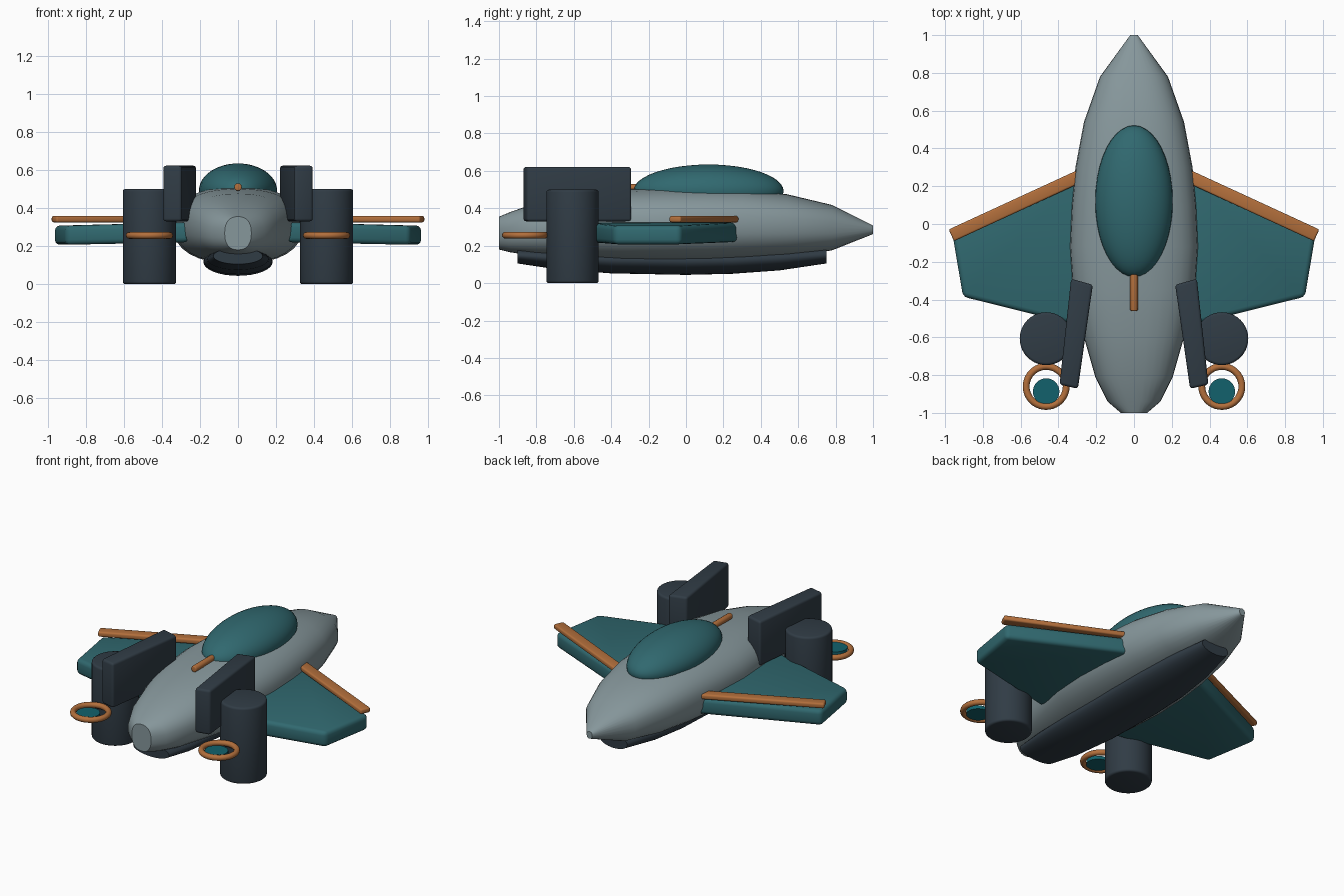
import bpy, bmesh, math
from mathutils import Vector

if "Cube" in bpy.data.objects:
    bpy.data.objects.remove(bpy.data.objects["Cube"])


def material(name, rgb):
    m = bpy.data.materials.new(name)
    m.diffuse_color = (*rgb, 1)
    m.use_nodes = True
    m.node_tree.nodes["Principled BSDF"].inputs["Base Color"].default_value = m.diffuse_color
    return m


HULL = material("hull grey", (0.24, 0.31, 0.33))
DARK = material("dark slate", (0.03, 0.045, 0.06))
TEAL = material("teal", (0.03, 0.14, 0.16))
COPPER = material("copper", (0.45, 0.16, 0.045))
GLOW = material("bright teal", (0.006, 0.12, 0.15))


def finish(ob, name, mat, bevel=0, angle=35):
    ob.name = name
    ob.data.materials.append(mat)
    bpy.ops.object.select_all(action='DESELECT')
    ob.select_set(True)
    bpy.context.view_layer.objects.active = ob
    if bevel:
        b = ob.modifiers.new("bevel", 'BEVEL')
        b.width, b.segments, b.limit_method = bevel, 3, 'ANGLE'
        bpy.ops.object.modifier_apply(modifier=b.name)
    bpy.ops.object.shade_smooth_by_angle(angle=math.radians(angle))
    return ob


def from_bmesh(bm, name, mat, bevel=0, angle=35):
    bmesh.ops.recalc_face_normals(bm, faces=bm.faces)
    me = bpy.data.meshes.new(name)
    bm.to_mesh(me)
    bm.free()
    ob = bpy.data.objects.new(name, me)
    bpy.context.collection.objects.link(ob)
    return finish(ob, name, mat, bevel, angle)


def loft(name, stations, mat, power=2.0, n=32):
    """Superellipse sections along y: (y, half width, bottom z, top z)."""
    bm = bmesh.new()
    rings = []
    for y, w, lo, hi in stations:
        ring = []
        for i in range(n):
            a = math.tau * i / n
            c, s = math.cos(a), math.sin(a)
            x = w * math.copysign(abs(c) ** (2 / power), c)
            z = (hi - lo) / 2 * math.copysign(abs(s) ** (2 / power), s)
            ring.append(bm.verts.new((x, y, (hi + lo) / 2 + z)))
        rings.append(ring)
    for a, b in zip(rings, rings[1:]):
        for i in range(n):
            j = (i + 1) % n
            bm.faces.new((a[i], a[j], b[j], b[i]))
    bm.faces.new(rings[0])
    bm.faces.new(rings[-1])
    return from_bmesh(bm, name, mat)


def slab(name, outline, mat, bevel):
    """Plan outline with points (x, y, bottom z, top z)."""
    bm = bmesh.new()
    lo = [bm.verts.new((x, y, a)) for x, y, a, b in outline]
    hi = [bm.verts.new((x, y, b)) for x, y, a, b in outline]
    bm.faces.new(lo)
    bm.faces.new(hi)
    for i in range(len(lo)):
        j = (i + 1) % len(lo)
        bm.faces.new((lo[i], lo[j], hi[j], hi[i]))
    return from_bmesh(bm, name, mat, bevel)


def cylinder(name, loc, r, depth, mat, bevel=0, rot=(0, 0, 0), n=32):
    bpy.ops.mesh.primitive_cylinder_add(vertices=n, radius=r, depth=depth, location=loc, rotation=rot)
    return finish(bpy.context.object, name, mat, bevel)


# Main hull, tail to nose
loft("fuselage", [
    (-1.0, 0.07, 0.18, 0.355), (-0.94, 0.14, 0.165, 0.38), (-0.81, 0.205, 0.145, 0.425),
    (-0.6, 0.265, 0.125, 0.475), (-0.35, 0.325, 0.112, 0.50), (-0.12, 0.34, 0.108, 0.51),
    (0.1, 0.33, 0.11, 0.51), (0.3, 0.31, 0.12, 0.505), (0.54, 0.265, 0.14, 0.475),
    (0.78, 0.18, 0.175, 0.418), (1.0, 0.02, 0.262, 0.308)], HULL, 2.4)

# Dark belly keel
loft("belly_keel", [
    (-0.9, 0.13, 0.105, 0.19), (-0.7, 0.16, 0.075, 0.19), (-0.4, 0.178, 0.052, 0.19),
    (0.0, 0.182, 0.044, 0.19), (0.25, 0.175, 0.05, 0.19), (0.5, 0.15, 0.068, 0.195),
    (0.75, 0.10, 0.105, 0.195)], DARK)

# Canopy bubble
bpy.ops.mesh.primitive_uv_sphere_add(segments=40, ring_count=24, location=(0, 0.12, 0.492))
canopy = bpy.context.object
canopy.scale = (0.205, 0.402, 0.142)
finish(canopy, "canopy", TEAL, angle=60)

# Rod behind the canopy
cylinder("spine_rod", (0, -0.34, 0.51), 0.02, 0.24, COPPER, 0.006, (math.pi / 2, 0, 0), 16)

for side, s in (("left", -1), ("right", 1)):
    # Swept wing
    slab(side + "_wing", [
        (s * 0.26, 0.29, 0.22, 0.325), (s * 0.965, -0.03, 0.207, 0.307),
        (s * 0.905, -0.385, 0.207, 0.307), (s * 0.26, -0.545, 0.22, 0.325)], TEAL, 0.025)

    # Strip over the leading edge
    a, b = Vector((s * 0.29, 0.252)), Vector((s * 0.967, -0.06))
    d = (b - a).normalized()
    w = Vector((-d.y, d.x)) * 0.034
    slab(side + "_leading_strip", [(p.x, p.y, 0.325, 0.358) for p in (a + w, b + w, b - w, a - w)],
         COPPER, 0.01)

    # Tail fin, splayed slightly
    slab(side + "_fin", [(s * x, y, 0.33, 0.622) for x, y in
                         ((0.218, -0.322), (0.333, -0.29), (0.394, -0.85), (0.297, -0.872))], DARK, 0.015)

    # Upright engine pod
    cylinder(side + "_engine_pod", (s * 0.465, -0.607, 0.25), 0.14, 0.5, DARK, 0.014, n=40)

    # Thruster ring and disc
    bpy.ops.mesh.primitive_torus_add(location=(s * 0.465, -0.86, 0.256), major_radius=0.106,
                                     minor_radius=0.018, major_segments=40, minor_segments=12)
    finish(bpy.context.object, side + "_thruster_ring", COPPER, angle=60)
    cylinder(side + "_thruster_disc", (s * 0.465, -0.887, 0.255), 0.07, 0.022, GLOW)
